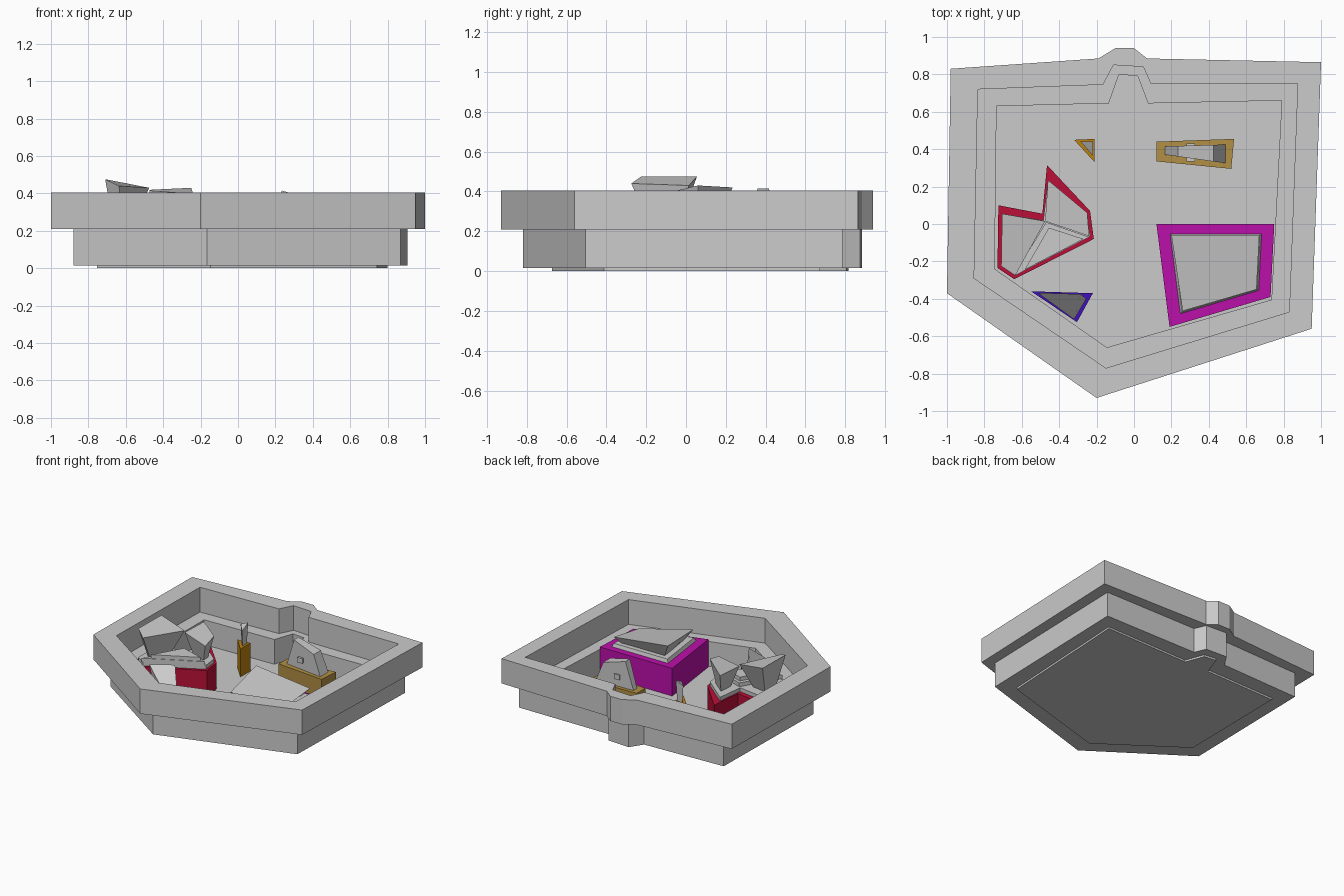
import bpy
from mathutils import Vector

if "Cube" in bpy.data.objects:
    bpy.data.objects.remove(bpy.data.objects["Cube"])

def build(name, verts, faces, color=None):
    me = bpy.data.meshes.new(name)
    me.from_pydata(verts, [], faces)
    me.update()
    ob = bpy.data.objects.new(name, me)
    bpy.context.collection.objects.link(ob)
    if color:
        m = bpy.data.materials.new(name + "_paint")
        m.diffuse_color = (*color, 1)
        m.use_nodes = True
        m.node_tree.nodes["Principled BSDF"].inputs["Base Color"].default_value = m.diffuse_color
        me.materials.append(m)
    return ob

def ccw(p):
    area = sum(a[0] * b[1] - b[0] * a[1] for a, b in zip(p, p[1:] + p[:1]))
    return list(p) if area > 0 else list(p)[::-1]

def shrink(p, f):
    c = sum((Vector(q) for q in p), Vector((0, 0))) / len(p)
    return [tuple(c + (Vector(q) - c) * f) for q in p]

def loft(name, low, high, color=None):
    """Closed solid between two 3D outlines (counter-clockwise)."""
    n = len(low)
    sides = [(i, (i + 1) % n, n + (i + 1) % n, n + i) for i in range(n)]
    return build(name, low + high, sides + [tuple(range(n))[::-1], tuple(range(n, 2 * n))], color)

def prism(name, pts, z0, z1, f=1.0, color=None):
    pts = ccw(pts)
    return loft(name, [(x, y, z0) for x, y in pts],
                [(x, y, z1) for x, y in shrink(pts, f)], color)

def stone(name, pts, z_low, f):
    """Flaring stone: narrow foot, sloping top given as x, y, z."""
    pts = ccw(pts)
    foot = [(x, y, z_low) for x, y in shrink([p[:2] for p in pts], f)]
    return loft(name, foot, pts)

def ring(name, outer, inner, z0, z1):
    n = len(outer)
    outer, inner = outer[::-1], inner[::-1]      # outlines are listed clockwise
    v = [(x, y, z) for p, z in ((outer, z0), (outer, z1), (inner, z1), (inner, z0)) for x, y in p]
    f = [(k * n + i, k * n + (i + 1) % n, (k + 1) % 4 * n + (i + 1) % n, (k + 1) % 4 * n + i)
         for k in range(4) for i in range(n)]
    return build(name, v, f)

# stepped basin: two rings and a floor
rim_out = [(-.98, .83), (-.19, .885), (-.10, .94), (0, .94), (.07, .885), (1, .865), (.95, -.56), (-.2, -.93), (-1, -.37)]
rim_in = [(-.835, .72), (-.165, .745), (-.11, .85), (.05, .84), (.09, .75), (.875, .75), (.83, -.47), (-.15, -.77), (-.855, -.29)]
base_out = [(-.86, .76), (-.185, .785), (-.12, .885), (.06, .875), (.10, .785), (.905, .785), (.87, -.505), (-.165, -.82), (-.88, -.33)]
base_in = [(-.735, .63), (-.135, .645), (-.08, .80), (.02, .79), (.075, .645), (.79, .66), (.735, -.405), (-.145, -.66), (-.745, -.24)]
ring("upper_ring", rim_out, rim_in, .21, .405)
ring("lower_ring", base_out, base_in, .015, .21)
prism("floor", [(x * 1.012, y * 1.02) for x, y in base_in], 0, .015)

# coloured plinths
magenta = [(.12, 0), (.75, 0), (.73, -.39), (.19, -.55)]
red = [(-.725, .10), (-.49, .055), (-.465, .315), (-.235, .07), (-.215, -.08), (-.64, -.295), (-.73, -.235)]
gold = [(.12, .44), (.535, .455), (.52, .295), (.12, .335)]
orange = [(-.32, .45), (-.21, .455), (-.21, .33)]
blue = [(-.55, -.36), (-.22, -.37), (-.305, -.525)]
prism("magenta_plinth", magenta, .01, .233, color=(.5, .005, .4))
prism("red_plinth", red, .01, .22, color=(.5, .005, .04))
prism("gold_plinth", gold, .01, .205, color=(.45, .28, .06))
prism("orange_plinth", orange, .01, .235, color=(.5, .22, .005))
prism("blue_plinth", blue, .01, .19, color=(.05, .005, .5))

# magenta: slab with a tilted plate above
prism("large_slab", shrink(magenta, .78), .23, .26, .95)
stone("large_plate", [(.2, -.06, .365), (.67, -.06, .31), (.655, -.35, .27), (.26, -.465, .325)], .245, .75)

# red: slab, two flaring stones and low stacked triangles
prism("red_slab", [(-.705, .055), (-.485, .02), (-.46, .235), (-.25, .06), (-.235, -.065), (-.635, -.275), (-.71, -.225)], .215, .25)
stone("left_stone", [(-.71, -.225, .475), (-.705, .055, .475), (-.475, .015, .43), (-.635, -.275, .44)], .25, .5)
stone("right_stone", [(-.475, .015, .415), (-.46, .235, .42), (-.25, .06, .43), (-.24, -.065, .40)], .25, .5)
prism("low_triangle", [(-.47, .01), (-.24, -.07), (-.645, -.28)], .25, .28)
prism("low_triangle_cap", [(-.455, -.02), (-.27, -.08), (-.585, -.245)], .28, .31)

# gold: upright slanted block with a small square boss on each side
side = [(.165, .2), (.49, .2), (.425, .36), (.235, .415)]
loft("gable_stone", [(x, .325 + (.49 - x) * .14, z) for x, z in side],
     [(x, .425 - (.49 - x) * .03, z) for x, z in side])
prism("gable_boss", [(.28, .335), (.325, .335), (.325, .43), (.28, .43)], .26, .30)

# orange: thin spike; blue: leaning wedge
stone("spike", [(-.285, .44, .37), (-.22, .44, .40), (-.22, .365, .36)], .23, .7)
stone("wedge", [(-.515, -.368, .30), (-.285, -.375, .36), (-.255, -.40, .22), (-.32, -.51, .24)], .18, .8)
